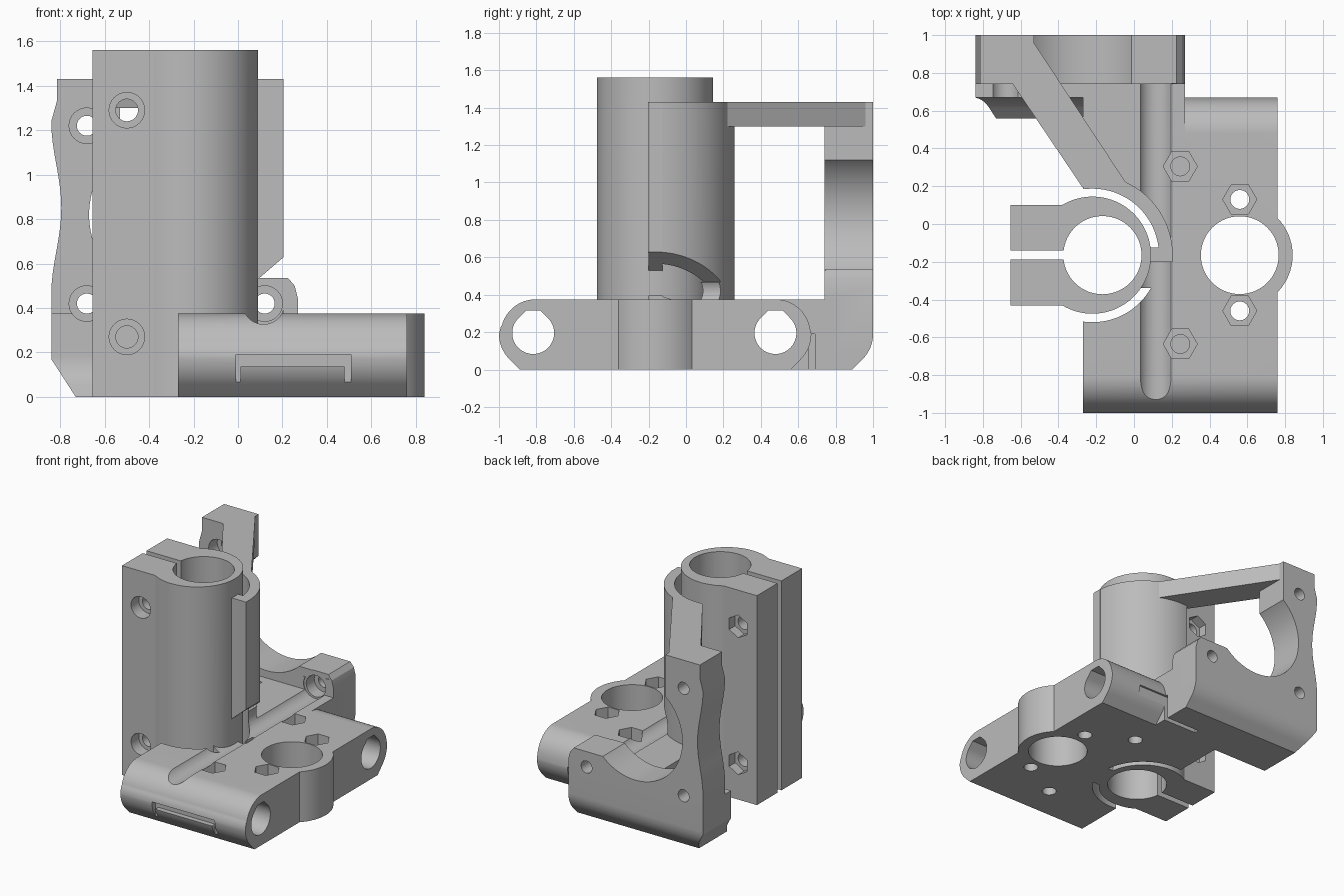
import bpy, bmesh, math

if "Cube" in bpy.data.objects:
    bpy.data.objects.remove(bpy.data.objects["Cube"])

mat = bpy.data.materials.new("grey plastic")
mat.diffuse_color = (0.5, 0.5, 0.5, 1)
mat.use_nodes = True
mat.node_tree.nodes["Principled BSDF"].inputs["Base Color"].default_value = mat.diffuse_color


def arc(cu, cv, r, a0, a1, n=24):
    """Points on an arc, angles in degrees."""
    return [(cu + r * math.cos(math.radians(a0 + (a1 - a0) * i / n)),
             cv + r * math.sin(math.radians(a0 + (a1 - a0) * i / n))) for i in range(n + 1)]


def circle(cu, cv, r, n=64, turn=0):
    return arc(cu, cv, r, turn, turn + 360, n)[:-1]


def rect(u0, u1, v0, v1):
    return [(u0, v0), (u1, v0), (u1, v1), (u0, v1)]


def prism(name, axis, pts, a, b):
    """Extrude a profile along an axis: x takes (y,z), y takes (x,z), z takes (x,y)."""
    place = {'x': lambda u, v, w: (w, u, v), 'y': lambda u, v, w: (u, w, v),
             'z': lambda u, v, w: (u, v, w)}[axis]
    bm = bmesh.new()
    lo = [bm.verts.new(place(u, v, a)) for u, v in pts]
    hi = [bm.verts.new(place(u, v, b)) for u, v in pts]
    bm.faces.new(lo)
    bm.faces.new(hi)
    n = len(pts)
    for i in range(n):
        bm.faces.new((lo[i], lo[(i + 1) % n], hi[(i + 1) % n], hi[i]))
    bmesh.ops.recalc_face_normals(bm, faces=bm.faces)
    me = bpy.data.meshes.new(name)
    bm.to_mesh(me)
    bm.free()
    me.materials.append(mat)
    ob = bpy.data.objects.new(name, me)
    bpy.context.collection.objects.link(ob)
    return ob


def combine(target, other, op):
    """Apply a boolean and remove the helper object."""
    m = target.modifiers.new("bool", 'BOOLEAN')
    m.operation, m.object, m.solver = op, other, 'EXACT'
    dg = bpy.context.evaluated_depsgraph_get()
    dg.update()
    me = bpy.data.meshes.new_from_object(target.evaluated_get(dg))
    target.modifiers.clear()
    target.data = me
    bpy.data.objects.remove(other)


def cut(target, axis, pts, a, b):
    combine(target, prism("cutter", axis, pts, a, b), 'DIFFERENCE')


def add(target, axis, pts, a, b):
    combine(target, prism("addition", axis, pts, a, b), 'UNION')


TOP = 0.375
CX, CY = -0.22, -0.165          # axis of the clamp's outer wall
MX, MZ = -0.28, 0.82            # motor axis

# Rod carrier: long block with rounded ends, screw boss and link to the motor mount
profile = ([(-0.889, 0)] + arc(-0.81, 0.19, 0.19, 225, 180, 8) +
           [(-0.99, 0.23)] + arc(-0.805, 0.19, 0.185, 165, 90, 16) +
           arc(0.48, 0.19, 0.185, 90, 15, 16) + arc(0.48, 0.19, 0.19, 0, -45, 8) + [(0.559, 0)])
body = prism("carriage_bracket", 'x', profile, -0.27, 0.76)
add(body, 'z', circle(0.56, CY, 0.28), 0, TOP)
add(body, 'z', rect(-0.27, 0.27, 0.45, 0.8), 0, TOP)

# Block in front of the motor plate
block = arc(0.48, 0.19, 0.19, -45, 0, 10)
add(body, 'x', [(0.559, 0)] + block + [(0.67, TOP), (0.8, TOP), (0.8, 0)], -0.84, 0.27)

# Motor plate with waisted outer edge and round motor opening
waist = [(-0.84 + 0.045 * math.sin(math.pi * i / 16) ** 2, 1.24 - 0.78 * i / 16)
         for i in range(17)]
plate = prism("motor_plate", 'y',
              [(-0.73, 0), (0.27, 0), (0.27, 0.44), (0.255, 0.5), (0.225, 0.535), (-0.02, 0.535),
               (-0.3, 0.6), (-0.5, 0.9), (-0.53, 1.0), (-0.53, 1.43), (-0.815, 1.43),
               (-0.815, 1.33)] + waist + [(-0.84, 0.17)], 0.74, 1.0)
cut(plate, 'y', circle(MX, MZ, 0.39, 96), 0.6, 1.1)
combine(body, plate, 'UNION')
cut(body, 'y', [(-0.698, -0.05), (-0.872, 0.22), (-0.95, 0.22), (-0.95, -0.05)], 0.4, 1.1)
cut(body, 'x', [(0.839, -0.05), (0.889, 0)] + arc(0.81, 0.19, 0.19, -45, 0, 10) +
    [(1.05, 0.19), (1.05, -0.05)], -1, 0.5)

# Clearance around the clamp
cut(body, 'z', circle(CX, CY, 0.355, 96), -0.1, 0.5)

# Curved shell behind the clamp and diagonal brace to the motor plate
add(body, 'z', arc(CX, CY, 0.425, -5, 97, 40) + arc(CX, CY, 0.352, 97, -5, 40), 0.2, 1.43)
add(body, 'z', [(-0.665, 0.775), (-0.665, 0.99), (-0.55, 0.99), (-0.04, 0.215),
                (-0.12, 0.205), (-0.27, 0.19)], 1.3, 1.43)

# Webs that join the clamp to the shell and the rod carrier
add(body, 'z', rect(0.03, 0.205, -0.2, -0.125), 0.3, 1.43)
add(body, 'z', rect(0.03, 0.2, -0.34, -0.125), 0, TOP)

# Screwdriver groove with a sloping roof through the shell
cut(body, 'y', arc(0.115, 0.42, 0.093, 150, 360, 32) +
    [(0.208, 0.5), (0.23, 0.5), (0.23, 0.65), (0.02, 0.47)], -1.1, 0.745)

# Motor screw holes with counterbores
for x, z in ((-0.68, 1.22), (-0.68, 0.42), (0.12, 0.42)):
    cut(body, 'y', circle(x, z, 0.045, 32), 0.5, 1.1)
    cut(body, 'y', circle(x, z, 0.08, 32), 0.5, 0.84)

# Horizontal rod holes with flat-topped teardrop section
for y in (-0.817, 0.478):
    cut(body, 'x', arc(y, 0.195, 0.112, 135, 405, 48) +
        [(y + 0.039, 0.315), (y - 0.039, 0.315)], -0.5, 1.0)

# Relief slots at both rounded ends
for x0, x1, z0, z1 in ((-0.01, 0.012, -0.01, 0.16), (0.48, 0.508, -0.01, 0.16),
                       (-0.01, 0.508, 0.138, 0.19)):
    cut(body, 'y', rect(x0, x1, z0, z1), -1.1, -0.955)
cut(body, 'y', rect(-0.01, 0.508, -0.01, 0.19), 0.655, 0.69)

# Lead screw nut bore
cut(body, 'z', circle(0.56, CY, 0.206), -0.1, 0.6)

# Hexagonal nut pockets and their bolt holes
for x, y, blind in ((0.245, 0.305, True), (0.245, -0.635, True),
                    (0.56, 0.13, False), (0.56, -0.46, False)):
    cut(body, 'z', circle(x, y, 0.09, 6), 0.26, 0.6)
    if blind:
        cut(body, 'z', circle(x, y, 0.05, 24), 0.19, 0.5)
        cut(body, 'z', circle(x, y, 0.05, 24), -0.1, 0.17)
    else:
        cut(body, 'z', circle(x, y, 0.05, 24), -0.1, 0.5)

# Vertical clamp: outer wall, flanges, slit, bolts and bearing bore
outer = arc(CX, CY, 0.31, -121, 121, 72)
clamp = prism("bearing_clamp", 'z', outer + [(-0.655, outer[-1][1]), (-0.655, outer[0][1])],
              0, 1.56)
for z in (1.29, 0.27):
    cut(clamp, 'y', circle(-0.5, z, 0.05, 32), -0.8, 0.5)
    cut(clamp, 'y', circle(-0.5, z, 0.08, 32), -0.8, -0.34)
    cut(clamp, 'y', circle(-0.5, z, 0.085, 6, 30), 0.03, 0.5)
combine(body, clamp, 'UNION')
cut(body, 'z', circle(-0.167, CY, 0.207, 72), -0.1, 1.7)
cut(body, 'z', rect(-0.8, -0.3, -0.187, -0.141), -0.1, 1.7)

# Smooth curved walls, keep edges sharp
bpy.context.view_layer.objects.active = body
body.select_set(True)
bpy.ops.object.shade_smooth_by_angle(angle=math.radians(25))
